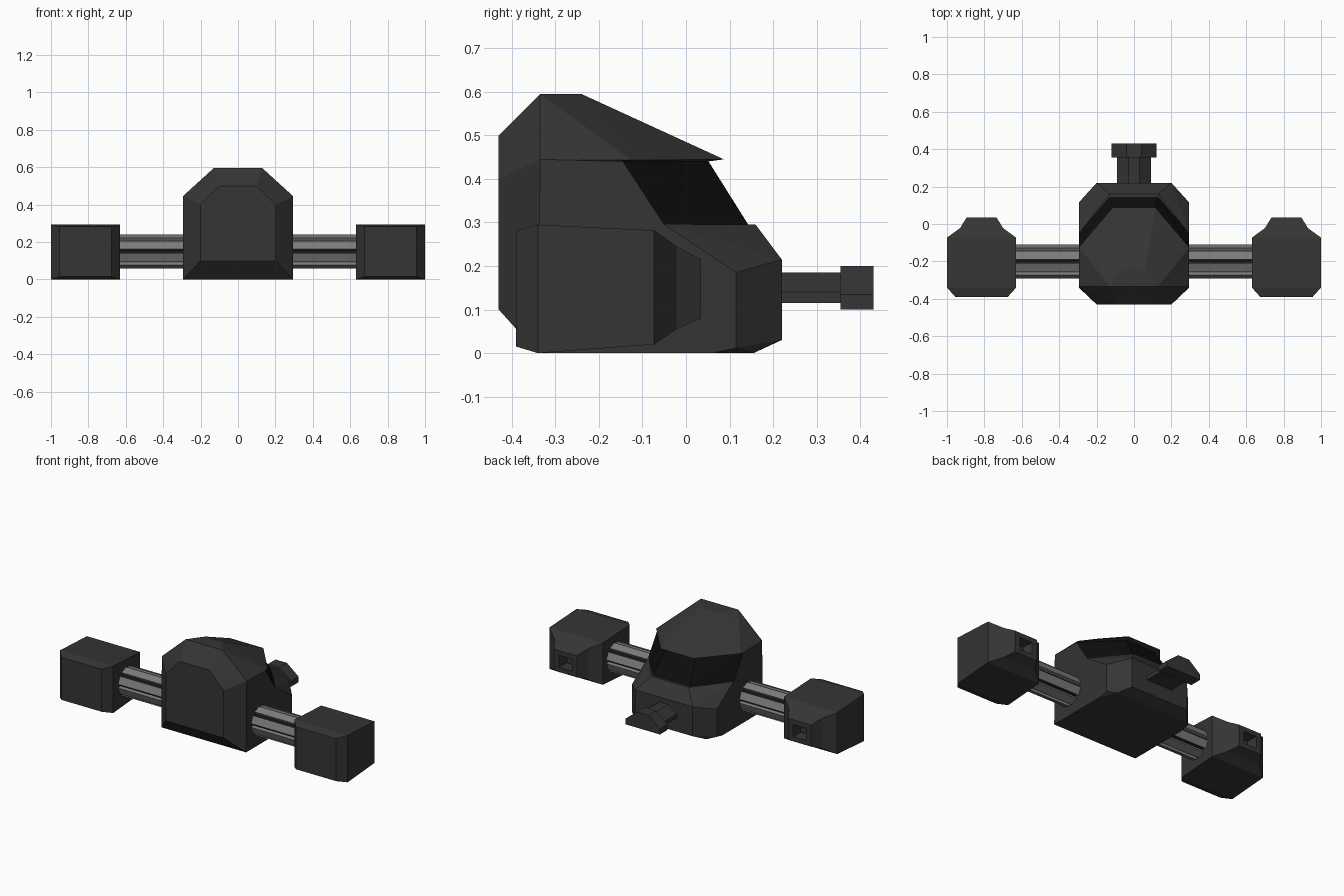
import bpy, bmesh, math
from mathutils import Vector

if "Cube" in bpy.data.objects:
    bpy.data.objects.remove(bpy.data.objects["Cube"])


def material(name, v):
    m = bpy.data.materials.new(name)
    m.diffuse_color = (v, v, v, 1)
    m.use_nodes = True
    m.node_tree.nodes["Principled BSDF"].inputs["Base Color"].default_value = m.diffuse_color
    return m


HULL = material("dark_hull", 0.035)
GLASS = material("black_glass", 0.004)
CORE = material("black_core", 0.008)
METAL = material("grey_metal", 0.2)


def finish(name, bm, mat):
    bmesh.ops.recalc_face_normals(bm, faces=bm.faces)
    me = bpy.data.meshes.new(name)
    bm.to_mesh(me)
    bm.free()
    me.materials.append(mat)
    ob = bpy.data.objects.new(name, me)
    bpy.context.collection.objects.link(ob)
    return ob


def hull(name, half_points, mat):
    """Faceted solid around points mirrored in x."""
    bm = bmesh.new()
    for x, y, z in half_points:
        for s in (-1, 1):
            bm.verts.new((s * x, y, z))
    res = bmesh.ops.convex_hull(bm, input=bm.verts)
    junk = [g for g in res["geom_interior"] + res["geom_unused"]
            if isinstance(g, bmesh.types.BMVert)]
    if junk:
        bmesh.ops.delete(bm, geom=list(set(junk)), context='VERTS')
    bmesh.ops.dissolve_limit(bm, angle_limit=0.02, verts=bm.verts, edges=bm.edges)
    return finish(name, bm, mat)


def loft(name, rings, mat):
    """Skin a list of equal-length vertex rings and cap both ends."""
    bm = bmesh.new()
    vs = [[bm.verts.new(p) for p in r] for r in rings]
    n = len(vs[0])
    for a, b in zip(vs, vs[1:]):
        for i in range(n):
            j = (i + 1) % n
            bm.faces.new((a[i], a[j], b[j], b[i]))
    bm.faces.new(vs[0])
    bm.faces.new(vs[-1])
    return finish(name, bm, mat)


# Cabin: rear shell and lower nose
sill = [(.295, -.145, .44), (.295, -.05, .295)]
hull("cabin_rear", sill + [
    (.2, -.43, .1), (.2, -.43, .4), (.1, -.43, .5),
    (.295, -.34, 0), (.295, -.335, .445), (.13, -.335, .595),
    (.295, -.05, 0)], HULL)
hull("cabin_nose", [
    (.295, -.3, .0), (.295, -.3, .295), (.295, -.05, .295), (.13, .16, .295),
    (.295, .115, .185), (.295, .115, .012), (.25, .155, 0), (.295, .06, 0),
    (.2, .22, .03), (.2, .22, .215)], HULL)

# Wrap-around windscreen
hull("windscreen", sill + [
    (.1, .05, .443), (.13, .143, .295), (.28, -.25, .3), (.28, -.25, .443)], GLASS)

# Overhanging roof
hull("roof", [
    (.295, -.335, .443), (.295, -.125, .443), (.115, .087, .445), (.1, .05, .44),
    (.13, -.335, .595), (.06, -.24, .595), (.1, -.43, .5), (.2, -.43, .4)], HULL)


# Nose coupling: neck and wider head
def coupling(name, w, t, z0, z1, z2, y0, y1):
    prof = [(-w, z0), (w, z0), (w, z1), (t, z2), (-t, z2), (-w, z1)]
    loft(name, [[(x, y, z) for x, z in prof] for y in (y0, y1)], HULL)


coupling("coupling_neck", .09, .03, .115, .14, .185, .2, .36)
coupling("coupling_head", .12, .04, .10, .135, .20, .355, .43)

# Side pods with square nozzles: y, half width, bottom, top
POD = [(-.39, .14, .015, .282), (-.34, .185, 0, .295), (-.073, .185, .02, .282),
       (-.022, .115, .055, .245), (.035, .08, .08, .215),
       (.035, .045, .11, .185), (-.03, .035, .115, .18)]
AY, AZ = -.2, .15
for side, s in (("left", -1), ("right", 1)):
    cx = s * .815
    loft(side + "_pod", [[(cx - w, y, a), (cx + w, y, a), (cx + w, y, b), (cx - w, y, b)]
                         for y, w, a, b in POD], HULL)

    # Ribbed arm: black octagonal core with eight metal bars
    def ring(x, r):
        return [(x, AY + r * math.cos(k * math.pi / 4 + math.pi / 8),
                 AZ + r * math.sin(k * math.pi / 4 + math.pi / 8)) for k in range(8)]
    loft(side + "_arm_core", [ring(s * .27, .076), ring(s * .65, .076)], CORE)
    for k in range(8):
        a = math.pi / 8 + k * math.pi / 4
        out = Vector((0, math.cos(a), math.sin(a)))
        tan = Vector((0, -math.sin(a), math.cos(a)))
        bar = []
        for x in (.27, .65):
            c = Vector((s * x, AY, AZ))
            bar.append([c + out * r + tan * t for r, t in
                        ((.066, -.021), (.088, -.024), (.088, .024), (.066, .021))])
        loft(f"{side}_arm_bar_{k + 1}", bar, METAL)
